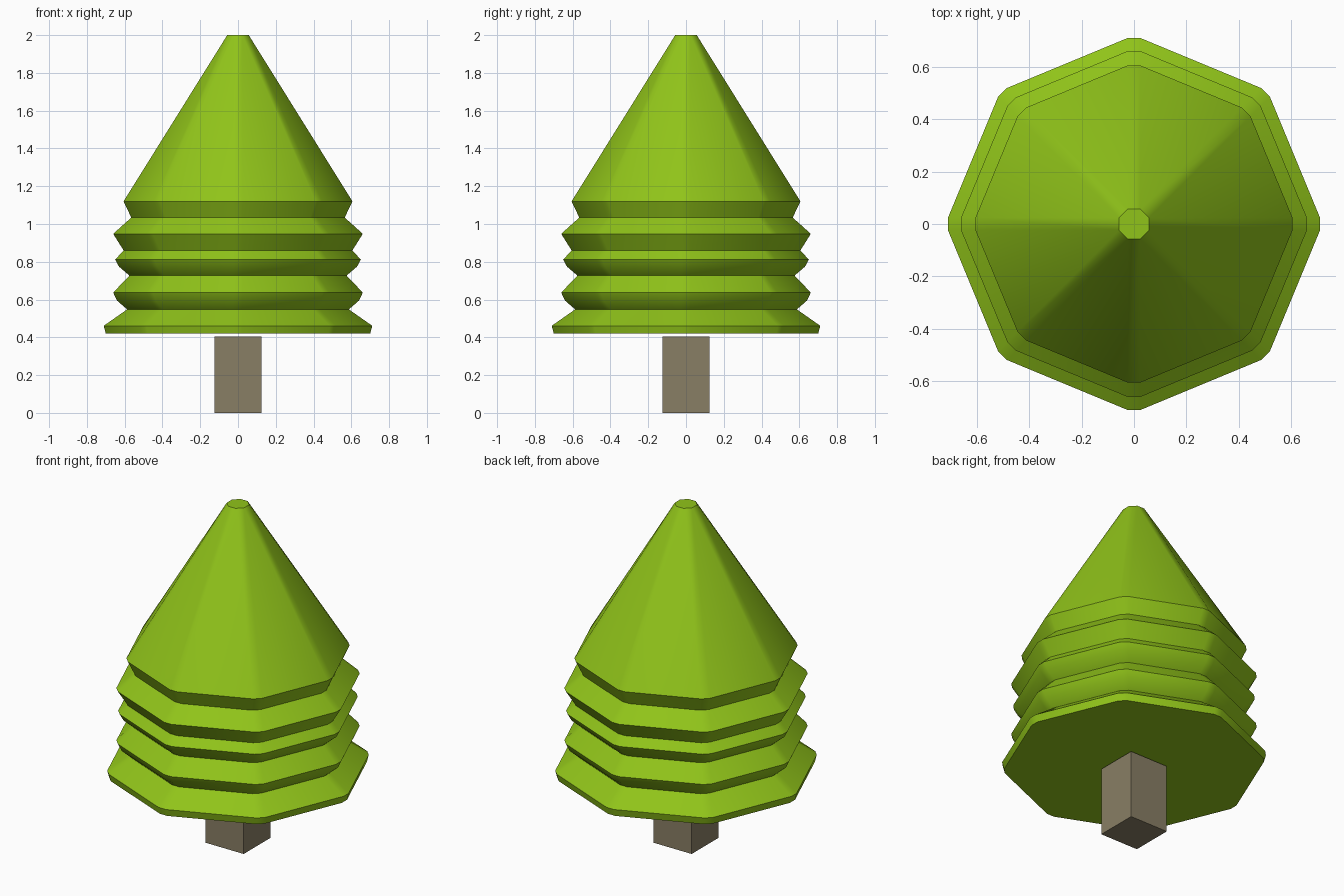
import bpy, bmesh
from math import cos, sin, radians

if "Cube" in bpy.data.objects:
    bpy.data.objects.remove(bpy.data.objects["Cube"])


def paint(obj, name, color):
    mat = bpy.data.materials.new(name)
    mat.diffuse_color = (*color, 1)
    mat.use_nodes = True
    mat.node_tree.nodes["Principled BSDF"].inputs["Base Color"].default_value = mat.diffuse_color
    obj.data.materials.append(mat)


# Octagon with chamfered corners: a fixed-size chamfer around a scaled octagon
CHAMFER, FLAT = 0.0615, 0.057

def section(reach):
    pts = []
    for k in range(8):
        a = radians(45 * k)
        for side in (-22.5, 22.5):
            b = a + radians(side)
            pts.append(((reach - FLAT) * cos(a) + CHAMFER * cos(b),
                        (reach - FLAT) * sin(a) + CHAMFER * sin(b)))
    return pts


# Foliage: stepped tiers as (reach, height), bottom to top
profile = [(0.70, 0.419), (0.711, 0.461), (0.587, 0.548), (0.64, 0.594),
           (0.661, 0.637), (0.575, 0.727), (0.63, 0.774), (0.651, 0.812),
           (0.605, 0.859), (0.661, 0.948), (0.565, 1.034), (0.606, 1.12),
           (FLAT, 2.0)]
bm = bmesh.new()
rings = [[bm.verts.new((x, y, z)) for x, y in section(r)] for r, z in profile]
for low, high in zip(rings, rings[1:]):
    for i in range(16):
        j = (i + 1) % 16
        bm.faces.new((low[i], low[j], high[j], high[i]))
bm.faces.new(rings[0][::-1])
bm.faces.new(rings[-1])
bmesh.ops.remove_doubles(bm, verts=bm.verts, dist=0.0005)
bmesh.ops.recalc_face_normals(bm, faces=bm.faces)
mesh = bpy.data.meshes.new("foliage")
bm.to_mesh(mesh)
bm.free()
foliage = bpy.data.objects.new("foliage", mesh)
bpy.context.collection.objects.link(foliage)
paint(foliage, "leaf_green", (0.28, 0.55, 0.01))
bpy.context.view_layer.objects.active = foliage
foliage.select_set(True)
bpy.ops.object.shade_smooth_by_angle(angle=radians(30))

# Trunk: square post
bpy.ops.mesh.primitive_cube_add(size=1, location=(0, 0, 0.2025))
trunk = bpy.context.object
trunk.name = "trunk"
trunk.scale = (0.25, 0.25, 0.405)
bpy.ops.object.transform_apply(location=False, rotation=False, scale=True)
paint(trunk, "bark", (0.25, 0.21, 0.13))
